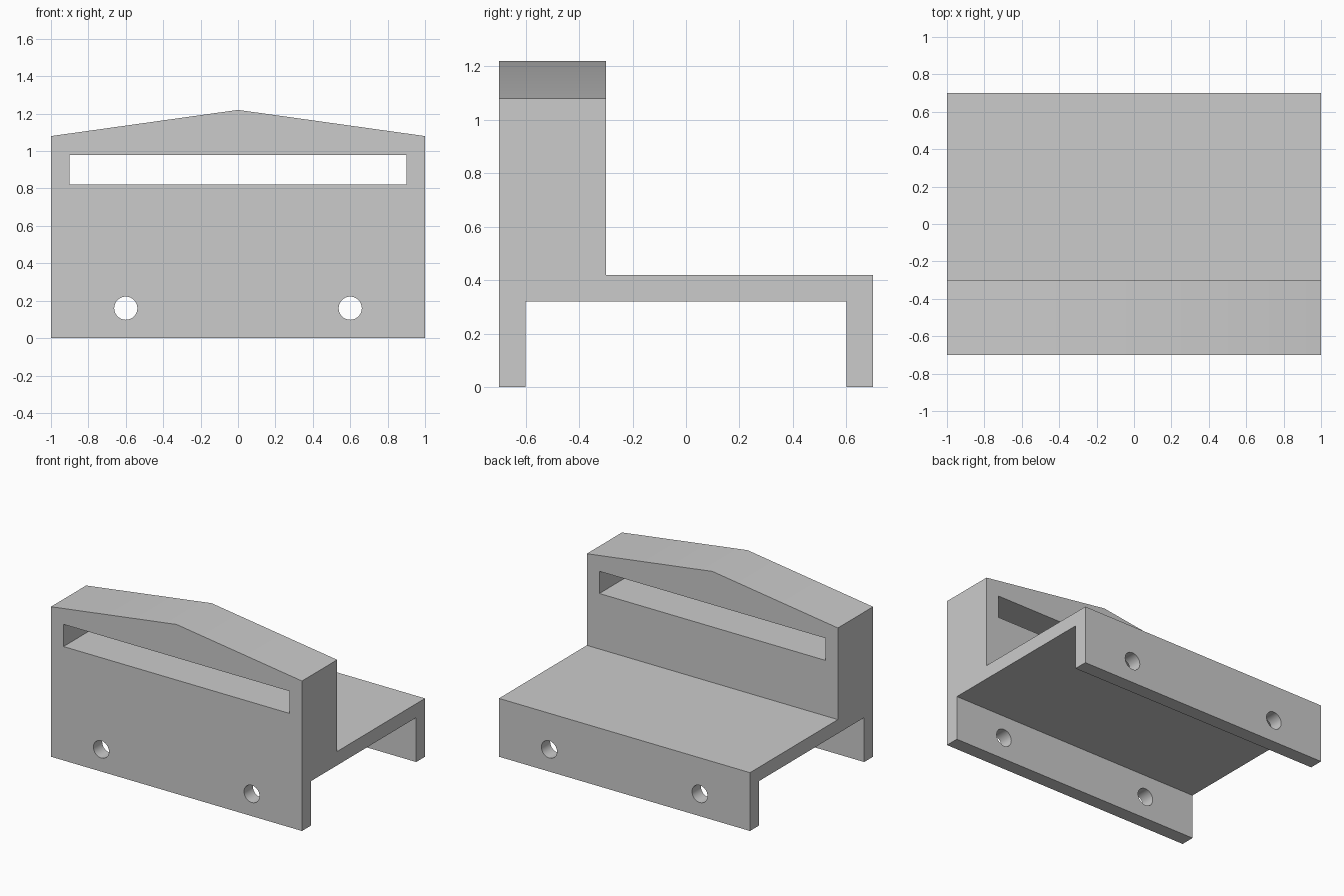
import bpy, bmesh, math
from mathutils import Matrix

cube = bpy.data.objects.get("Cube")
if cube:
    bpy.data.objects.remove(cube, do_unlink=True)

grey = bpy.data.materials.new("plain grey")
grey.use_nodes = True
colour = (0.6, 0.6, 0.6, 1)
grey.diffuse_color = colour
grey.node_tree.nodes["Principled BSDF"].inputs["Base Color"].default_value = colour


def make_object(name, bm):
    bmesh.ops.recalc_face_normals(bm, faces=bm.faces)
    mesh = bpy.data.meshes.new(name)
    bm.to_mesh(mesh)
    bm.free()
    mesh.materials.append(grey)
    obj = bpy.data.objects.new(name, mesh)
    bpy.context.collection.objects.link(obj)
    return obj


def side_profile(top):
    """Outline of the bracket in (y, z), with the upright ending at top."""
    return [(-0.7, 0), (-0.6, 0), (-0.6, 0.32), (0.6, 0.32), (0.6, 0), (0.7, 0),
            (0.7, 0.42), (-0.3, 0.42), (-0.3, top), (-0.7, top)]


# Bracket body: side profile lofted along x, highest in the middle
bm = bmesh.new()
sections = [[bm.verts.new((x, y, z)) for y, z in side_profile(top)]
            for x, top in ((-1, 1.08), (0, 1.22), (1, 1.08))]
for a, b in zip(sections, sections[1:]):
    for i in range(len(a)):
        j = (i + 1) % len(a)
        bm.faces.new((a[i], a[j], b[j], b[i]))
bm.faces.new(sections[0])
bm.faces.new(sections[-1])
bmesh.ops.recalc_face_normals(bm, faces=bm.faces)
bmesh.ops.dissolve_limit(bm, angle_limit=math.radians(1), verts=bm.verts, edges=bm.edges)
body = make_object("bracket_body", bm)

# Cutters: long slot through the upright, bolt holes through both legs
bm = bmesh.new()
bmesh.ops.create_cube(bm, size=1, matrix=Matrix.Translation((0, -0.5, 0.9))
                      @ Matrix.Diagonal((1.8, 0.6, 0.16, 1)))
cutters = [make_object("slot_cutter", bm)]
for side in (-1, 1):
    bm = bmesh.new()
    bmesh.ops.create_cone(bm, cap_ends=True, segments=32, radius1=0.062, radius2=0.062, depth=2,
                          matrix=Matrix.Translation((side * 0.6, 0, 0.16))
                          @ Matrix.Rotation(math.pi / 2, 4, "X"))
    cutters.append(make_object("hole_cutter", bm))

bpy.ops.object.select_all(action="DESELECT")
body.select_set(True)
bpy.context.view_layer.objects.active = body
for cutter in cutters:
    cutter.hide_render = True
    cut = body.modifiers.new(cutter.name, "BOOLEAN")
    cut.operation = "DIFFERENCE"
    cut.solver = "EXACT"
    cut.object = cutter
    bpy.ops.object.modifier_apply(modifier=cut.name)
    bpy.data.objects.remove(cutter, do_unlink=True)

bpy.ops.object.shade_smooth_by_angle(angle=math.radians(30))
